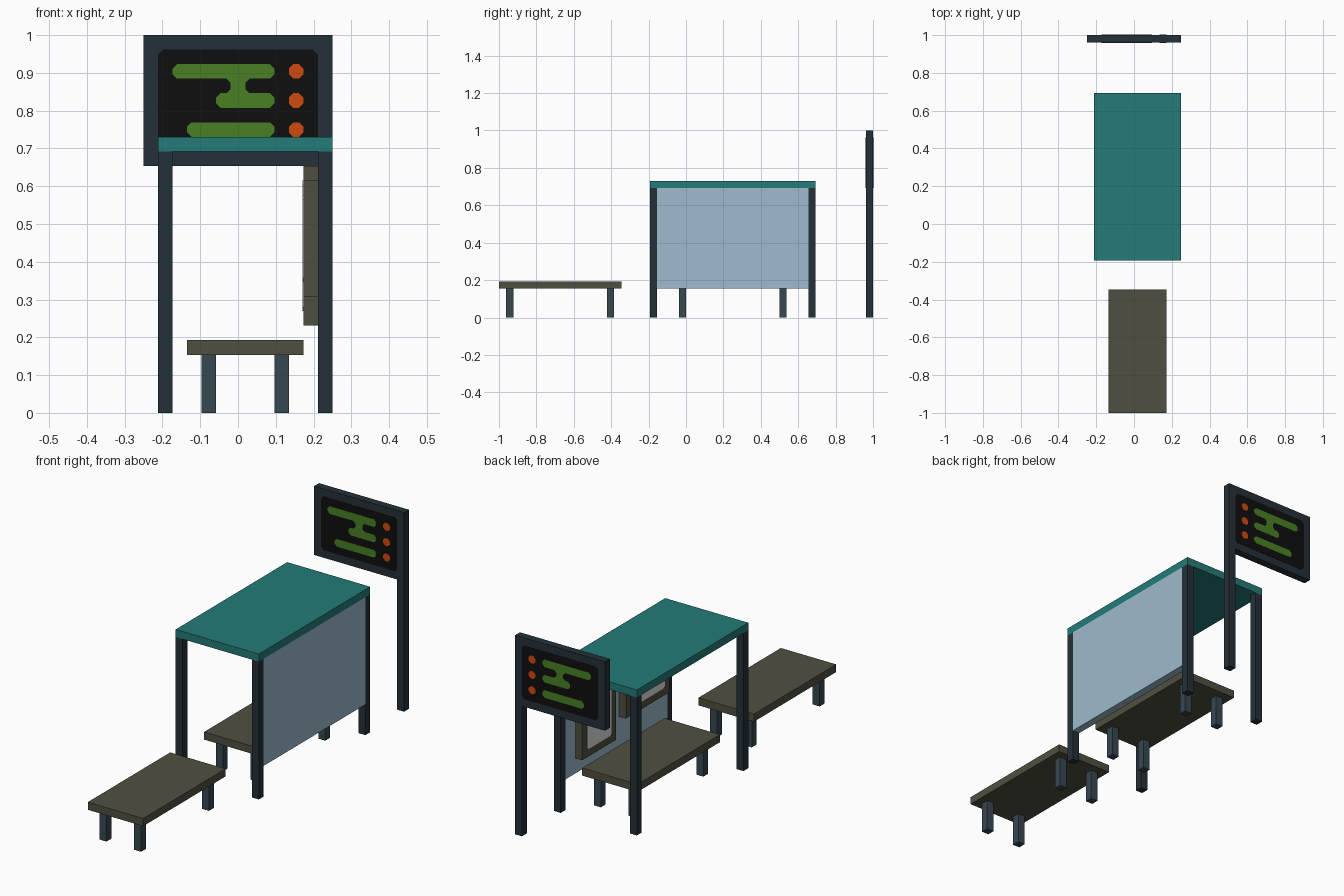
import bpy, bmesh

if "Cube" in bpy.data.objects:
    bpy.data.objects.remove(bpy.data.objects["Cube"])

U = 1 / 26          # the model sits on a grid of 52 units along its length
EPS = 0.06          # how far painted plates stand proud, in grid units


def material(name, rgb):
    """Flat colour from 0-255 sRGB values."""
    m = bpy.data.materials.new(name)
    lin = [(c / 255 / 12.92) if c < 10 else ((c / 255 + 0.055) / 1.055) ** 2.4 for c in rgb]
    m.diffuse_color = (*lin, 1)
    m.use_nodes = True
    m.node_tree.nodes["Principled BSDF"].inputs["Base Color"].default_value = m.diffuse_color
    return m


FRAME = material("dark navy metal", (36, 48, 57))
ROOF = material("teal", (36, 123, 120))
GLASS = material("pale blue glass", (157, 187, 205))
WOOD = material("olive brown", (80, 79, 64))
STEEL = material("slate steel", (54, 71, 81))
BLACK = material("screen black", (14, 14, 14))
GREEN = material("display green", (72, 128, 36))
ORANGE = material("display orange", (208, 74, 16))
PAPER = material("poster paper", (222, 222, 222))


def finish(name, bm, mat):
    bmesh.ops.recalc_face_normals(bm, faces=bm.faces)
    bmesh.ops.scale(bm, vec=(U, U, U), verts=bm.verts)
    me = bpy.data.meshes.new(name)
    bm.to_mesh(me)
    bm.free()
    me.materials.append(mat)
    ob = bpy.data.objects.new(name, me)
    bpy.context.collection.objects.link(ob)
    return ob


def box(name, x, y, z, mat):
    """Box from (min, max) ranges in grid units."""
    bm = bmesh.new()
    bmesh.ops.create_cube(bm, size=1)
    for v in bm.verts:
        v.co = [r[0] if c < 0 else r[1] for c, r in zip(v.co, (x, y, z))]
    return finish(name, bm, mat)


def prism(name, profile, axis, lo, hi, mat):
    """Extrude a 2D (horizontal, z) profile along x or y."""
    place = (lambda a, z, d: (d, a, z)) if axis == "x" else (lambda a, z, d: (a, d, z))
    bm = bmesh.new()
    face = bm.faces.new([bm.verts.new(place(a, z, lo)) for a, z in profile])
    ext = bmesh.ops.extrude_face_region(bm, geom=[face])
    step = place(0, 0, hi - lo)
    bmesh.ops.translate(bm, vec=step, verts=[g for g in ext["geom"] if isinstance(g, bmesh.types.BMVert)])
    return finish(name, bm, mat)


def clipped(a0, a1, z0, z1, c=0.3):
    """Rectangle with clipped corners."""
    return [(a0 + c, z0), (a1 - c, z0), (a1, z0 + c), (a1, z1 - c),
            (a1 - c, z1), (a0 + c, z1), (a0, z1 - c), (a0, z0 + c)]


# Benches: one in the open, one under the shelter
for label, y0 in (("open_bench", -26), ("shelter_bench", -2)):
    box(label + "_seat", (-3.5, 4.5), (y0, y0 + 17), (4, 5), WOOD)
    for side, x in (("left", -2.5), ("right", 2.5)):
        for end, y in (("front", y0 + 1), ("back", y0 + 15)):
            box(f"{label}_{end}_{side}_leg", (x, x + 1), (y, y + 1), (0, 4), STEEL)

# Shelter: roof, corner posts, glass wall
box("roof", (-5.5, 6.5), (-5, 18), (18, 19), ROOF)
for side, x in (("left", -5.5), ("right", 5.5)):
    for end, y in (("front", -5), ("back", 17)):
        box(f"shelter_{end}_{side}_post", (x, x + 1), (y, y + 1), (0, 18), FRAME)
box("glass_wall", (5.5, 6.5), (-4, 17), (4, 18), GLASS)

# Poster frames on the inside of the glass
for label, y, z in (("tall_poster", (8, 15), (6, 17)), ("wide_poster", (-3, 6), (8, 16))):
    box(label + "_frame", (4.5, 5.5), y, z, WOOD)
    prism(label + "_paper", clipped(y[0] + 1, y[1] - 1, z[0] + 1, z[1] - 1),
          "x", 4.5 - EPS, 4.6, PAPER)

# Display sign on a single post
box("sign_board", (-6.5, 6.5), (25, 26), (17, 26), FRAME)
box("sign_post", (5.5, 6.5), (25, 26), (0, 17), FRAME)


def display(name, profile, mat, layer):
    """Painted plate running through the board so it shows on both sides."""
    prism(name, profile, "y", 25 - EPS * layer, 26 + EPS * layer, mat)


display("screen", clipped(-5.5, 5.5, 18, 25, 0.35), BLACK, 0.5)
for i, (x0, z) in enumerate(((-4.5, 23), (-1.5, 21), (-3.5, 19))):
    display(f"display_bar_{i + 1}", clipped(x0, 2.5, z, z + 1), GREEN, 1)
    display(f"display_dot_{i + 1}", clipped(3.5, 4.5, z, z + 1), ORANGE, 1)
display("display_link", [(-0.8, 22), (0.8, 22), (0.5, 22.3), (0.5, 22.7),
                         (0.8, 23), (-0.8, 23), (-0.5, 22.7), (-0.5, 22.3)], GREEN, 1)
